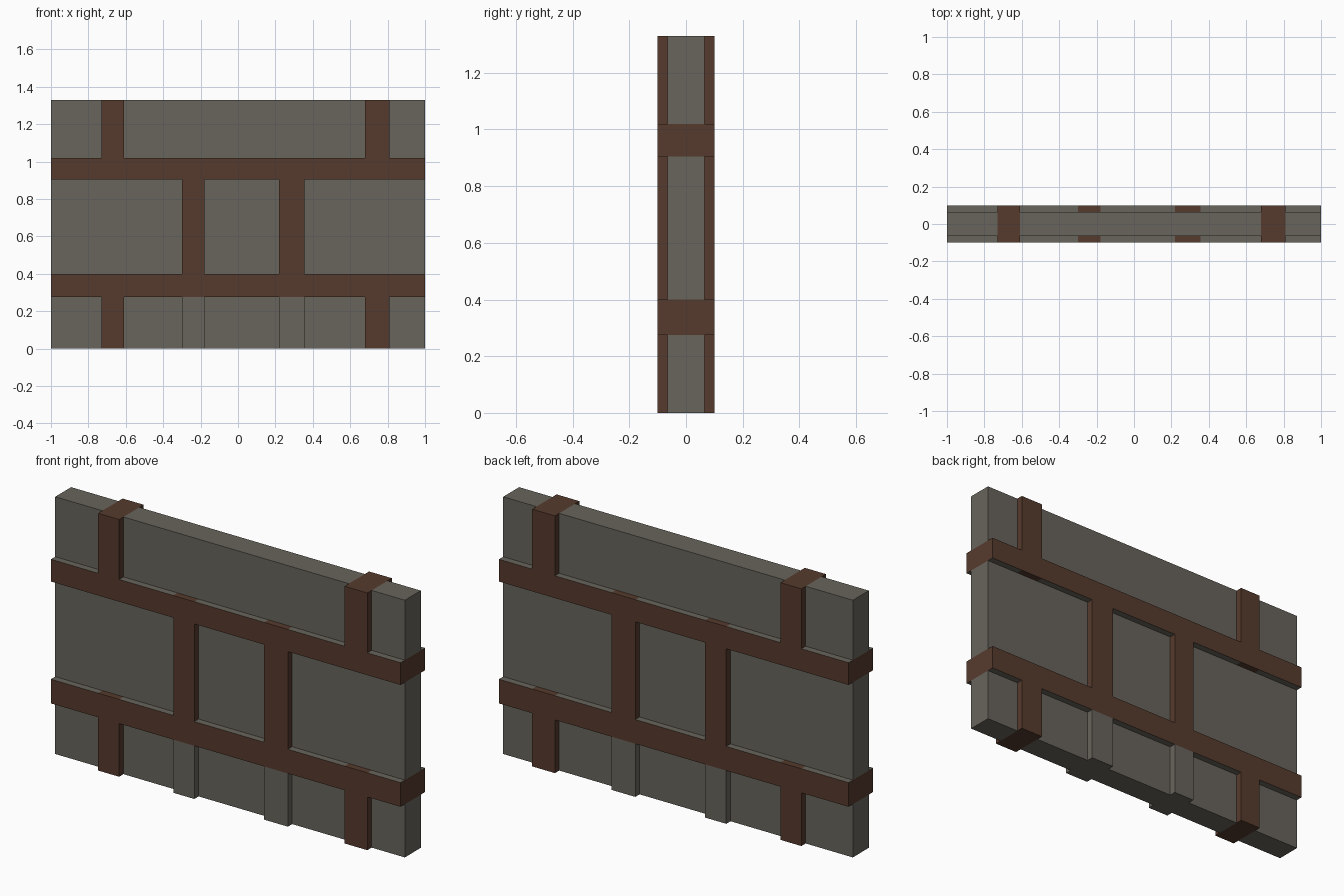
import bpy
import bmesh
from mathutils import Vector

cube = bpy.data.objects.get("Cube")
if cube:
    bpy.data.objects.remove(cube, do_unlink=True)


def make_material(name, rgb):
    mat = bpy.data.materials.new(name)
    mat.use_nodes = True
    colour = (*rgb, 1.0)
    mat.diffuse_color = colour
    bsdf = mat.node_tree.nodes["Principled BSDF"]
    bsdf.inputs["Base Color"].default_value = colour
    bsdf.inputs["Roughness"].default_value = 0.9
    return mat


timber = make_material("dark brown timber", (0.094, 0.043, 0.026))
plaster = make_material("warm grey plaster", (0.138, 0.129, 0.107))

HALF_WIDTH, HEIGHT = 1.0, 1.33
WALL, FRAME = 0.065, 0.10            # half depths
LOW_BEAM, HIGH_BEAM = (0.275, 0.40), (0.905, 1.02)
OUTER_POSTS = [(-0.73, -0.61), (0.68, 0.81)]
INNER_POSTS = [(-0.30, -0.18), (0.22, 0.355)]


def box(name, xs, zs, half_depth, mats, cuts=(), paint=None):
    """Box spanning xs and zs, optionally sliced along x and painted by a rule."""
    bm = bmesh.new()
    bmesh.ops.create_cube(bm, size=1)
    size = Vector((xs[1] - xs[0], 2 * half_depth, zs[1] - zs[0]))
    bmesh.ops.scale(bm, vec=size, verts=bm.verts)
    bmesh.ops.translate(bm, vec=((xs[0] + xs[1]) / 2, 0, (zs[0] + zs[1]) / 2), verts=bm.verts)
    for x in cuts:
        bmesh.ops.bisect_plane(bm, geom=bm.verts[:] + bm.edges[:] + bm.faces[:],
                               plane_co=(x, 0, 0), plane_no=(1, 0, 0))
    bm.normal_update()
    if paint:
        for face in bm.faces:
            face.material_index = paint(face)
    mesh = bpy.data.meshes.new(name)
    bm.to_mesh(mesh)
    bm.free()
    for mat in mats:
        mesh.materials.append(mat)
    obj = bpy.data.objects.new(name, mesh)
    bpy.context.collection.objects.link(obj)
    return obj


def beam_paint(face):
    """Grey on top and underside, except where a post column crosses."""
    x = face.calc_center_median().x
    on_post = any(a < x < b for a, b in OUTER_POSTS + INNER_POSTS)
    return 1 if abs(face.normal.z) > 0.5 and not on_post else 0


def storey(name, zs, posts):
    """One band of wall: timber posts with plaster panels between them."""
    left = -HALF_WIDTH
    for i, (a, b) in enumerate(posts):
        box(f"{name}_panel_{i + 1}", (left, a), zs, WALL, [plaster])
        box(f"{name}_post_{i + 1}", (a, b), zs, FRAME, [timber])
        left = b
    box(f"{name}_panel_{len(posts) + 1}", (left, HALF_WIDTH), zs, WALL, [plaster])


# Wall bands
storey("lower", (0, LOW_BEAM[0]), OUTER_POSTS)
storey("middle", (LOW_BEAM[1], HIGH_BEAM[0]), INNER_POSTS)
storey("upper", (HIGH_BEAM[1], HEIGHT), OUTER_POSTS)

# Plaster piers under the inner posts
for i, span in enumerate(INNER_POSTS):
    box(f"lower_pier_{i + 1}", span, (0, LOW_BEAM[0]), FRAME, [plaster])

# Horizontal beams
edges = [x for post in OUTER_POSTS + INNER_POSTS for x in post]
for name, zs in (("lower_beam", LOW_BEAM), ("upper_beam", HIGH_BEAM)):
    box(name, (-HALF_WIDTH, HALF_WIDTH), zs, FRAME, [timber, plaster], edges, beam_paint)
